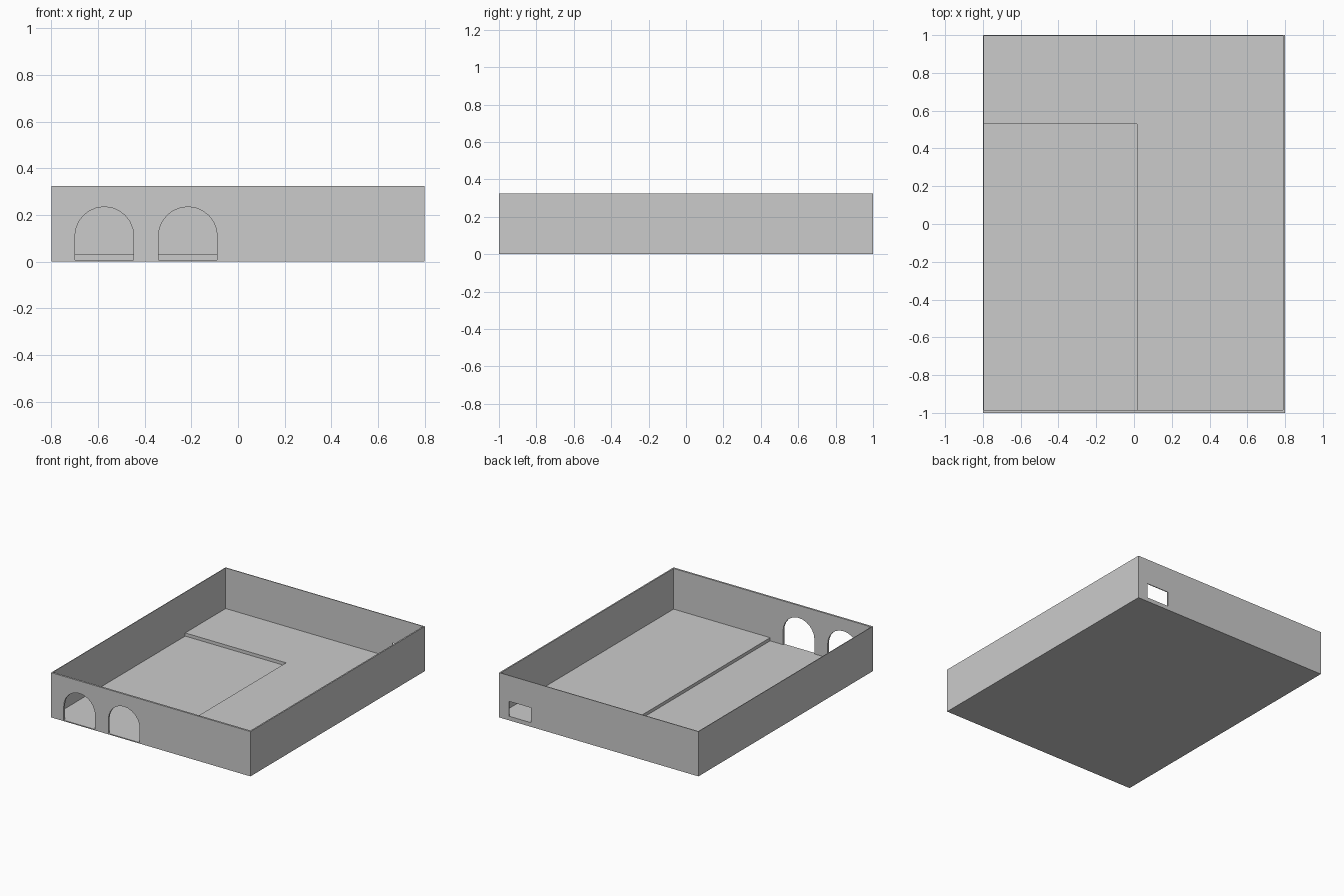
import bpy, bmesh
from math import sin, cos, pi
from mathutils import Vector

if "Cube" in bpy.data.objects:
    bpy.data.objects.remove(bpy.data.objects["Cube"])

X, Y, H = 0.8, 1.0, 0.325            # half width, half length, wall height
LOW, HIGH = 0.007, 0.03              # sunken and raised floor levels
LEFT, RIGHT, BACK, FRONT = 0.005, 0.01, 0.006, 0.014   # wall thicknesses


def prism(name, pts, extrude):
    """Closed solid: a flat polygon pushed along a vector."""
    bm = bmesh.new()
    face = bm.faces.new([bm.verts.new(p) for p in pts])
    res = bmesh.ops.extrude_face_region(bm, geom=[face], use_keep_orig=True)
    moved = [g for g in res["geom"] if isinstance(g, bmesh.types.BMVert)]
    bmesh.ops.translate(bm, verts=moved, vec=Vector(extrude))
    bmesh.ops.recalc_face_normals(bm, faces=bm.faces)
    mesh = bpy.data.meshes.new(name)
    bm.to_mesh(mesh)
    bm.free()
    obj = bpy.data.objects.new(name, mesh)
    bpy.context.collection.objects.link(obj)
    return obj


def box(name, x0, x1, y0, y1, z0, z1):
    pts = [(x0, y0, z0), (x1, y0, z0), (x1, y1, z0), (x0, y1, z0)]
    return prism(name, pts, (0, 0, z1 - z0))


def cut(target, cutter):
    mod = target.modifiers.new(cutter.name, 'BOOLEAN')
    mod.operation, mod.solver, mod.object = 'DIFFERENCE', 'EXACT', cutter
    cutter.hide_render = True
    cutter.hide_set(True)


# Base slab, whose top is the sunken floor
box("base_slab", -X, X, -Y, Y, 0, LOW)

# L-shaped raised floor around the sunken area
xi, xo, yi, yo = -X + LEFT, X - RIGHT, -Y + FRONT, Y - BACK
sx, sy = 0.015, 0.53
prism("raised_floor", [(x, y, LOW) for x, y in
      [(sx, yi), (xo, yi), (xo, yo), (xi, yo), (xi, sy), (sx, sy)]],
      (0, 0, HIGH - LOW))

# Walls
box("left_wall", -X, xi, yi, yo, LOW, H)
box("right_wall", xo, X, yi, yo, LOW, H)
back = box("back_wall", -X, X, yo, Y, LOW, H)

# Front wall outline with two arched openings reaching the sunken floor
r, spring = 0.126, 0.109
outline = [(-X, LOW)]
for cx in (-0.573, -0.215):
    outline.append((cx - r, LOW))
    outline += [(cx - r * cos(pi * i / 12), spring + r * sin(pi * i / 12))
                for i in range(13)]
    outline.append((cx + r, LOW))
outline += [(X, LOW), (X, H), (-X, H)]
prism("front_wall", [(x, -Y, z) for x, z in outline], (0, FRONT, 0))

# Small rectangular opening in the back wall
cut(back, box("window_cutter", 0.543, 0.72, 0.95, 1.05, HIGH, 0.138))
